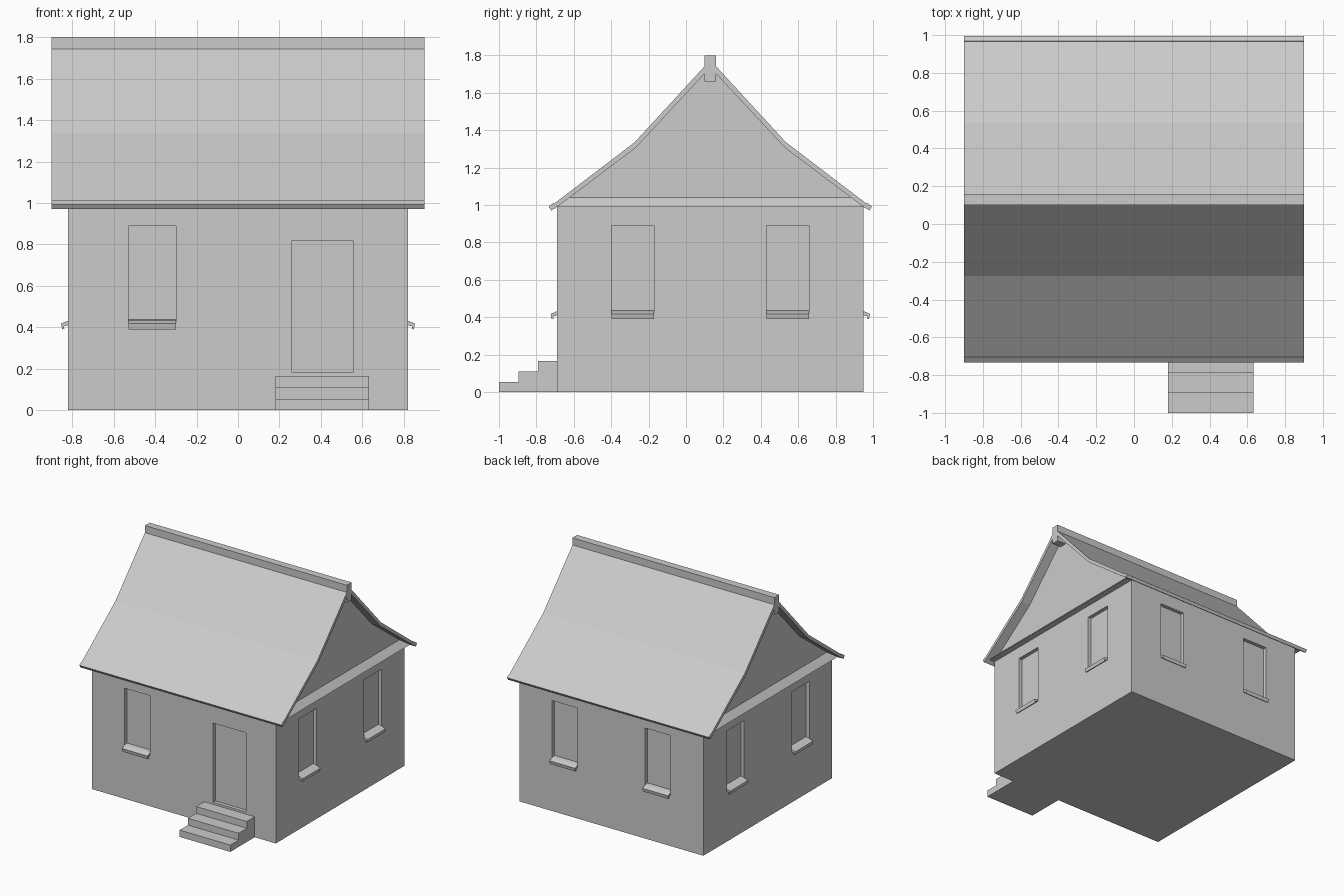
import bpy
from math import pi
from mathutils import Matrix, Vector

if "Cube" in bpy.data.objects:
    bpy.data.objects.remove(bpy.data.objects["Cube"])

CY = 0.13      # centre of the square house in y
HALF = 0.82    # half width of the walls


def loft(name, start, end):
    """Solid between two matching polygons."""
    n = len(start)
    faces = [tuple(range(n)), tuple(reversed(range(n, 2 * n)))]
    faces += [((i + 1) % n, i, n + i, n + (i + 1) % n) for i in range(n)]
    mesh = bpy.data.meshes.new(name)
    mesh.from_pydata(start + end, [], faces)
    obj = bpy.data.objects.new(name, mesh)
    bpy.context.collection.objects.link(obj)
    bpy.context.view_layer.objects.active = obj
    obj.select_set(True)
    bpy.ops.object.mode_set(mode='EDIT')
    bpy.ops.mesh.select_all(action='SELECT')
    bpy.ops.mesh.normals_make_consistent(inside=False)
    bpy.ops.object.mode_set(mode='OBJECT')
    obj.select_set(False)
    return obj


def along_x(name, profile, x0, x1):
    return loft(name, [(x0, y, z) for y, z in profile], [(x1, y, z) for y, z in profile])


def on_wall(name, side, centre, profile):
    """Profile points (out from wall, z, half width); sides 0 front, 1 right, 2 back, 3 left."""
    turn = Matrix.Translation((0, CY, 0)) @ Matrix.Rotation(side * pi / 2, 4, 'Z')
    ends = [[tuple(turn @ Vector((centre + s * w, -HALF - d, z))) for d, z, w in profile]
            for s in (-1, 1)]
    return loft(name, *ends)


def opening(side, centre, w, z0, z1):
    cutter = on_wall("opening_cutter", side, centre,
                     [(-0.03, z0, w), (0.05, z0, w), (0.05, z1, w), (-0.03, z1, w)])
    cutter.hide_render = True
    bpy.context.view_layer.objects.active = walls
    mod = walls.modifiers.new("opening", 'BOOLEAN')
    mod.operation, mod.solver, mod.object = 'DIFFERENCE', 'EXACT', cutter
    bpy.ops.object.modifier_apply(modifier=mod.name)
    bpy.data.objects.remove(cutter)


# Walls with gables under the roof
outline = [(-HALF, 0), (-HALF, 0.99), (-0.40, 1.305), (0, 1.735)]
outline += [(-y, z) for y, z in reversed(outline[:-1])]
walls = along_x("walls", [(CY + y, z) for y, z in outline], -HALF, HALF)

# Door opening
opening(0, 0.408, 0.147, 0.182, 0.82)

# Windows with sloping sills
sill = [(-0.03, 0.437), (0.0, 0.432), (0.034, 0.418), (0.028, 0.39), (0.018, 0.395),
        (0.02, 0.405), (0.0, 0.41), (-0.03, 0.41)]
for side, centres in enumerate([(-0.414,), (-0.414, 0.414), (-0.414, 0.414), (-0.414, 0.414)]):
    for c in centres:
        opening(side, c, 0.114, 0.42, 0.89)
        on_wall("window_sill", side, c, [(d, z, 0.114) for d, z in sill])

# Sloping ledges at the foot of the gables
for side in (1, 3):
    on_wall("gable_ledge", side, 0,
            [(-0.01, 0.99, 0.82), (0.05, 0.99, 0.82), (0, 1.04, 0.755), (-0.01, 1.04, 0.755)])

# Kinked roof slopes and eave boards
slope = [(0.0, 1.775), (0.405, 1.335), (0.845, 1.0), (0.832, 0.98), (0.40, 1.305), (0.0, 1.735)]
eave = [(0.838, 1.012), (0.864, 0.992), (0.85, 0.97), (0.824, 0.99)]
for s, label in ((-1, "front"), (1, "back")):
    along_x("roof_" + label, [(CY + s * y, z) for y, z in slope], -0.9, 0.9)
    along_x("eave_" + label, [(CY + s * y, z) for y, z in eave], -0.9, 0.9)

# Ridge beam
along_x("ridge_beam", [(0.10, 1.66), (0.16, 1.66), (0.16, 1.80), (0.10, 1.80)], -0.9, 0.9)

# Door steps
along_x("steps", [(-0.68, 0), (-1.0, 0), (-1.0, 0.055), (-0.895, 0.055), (-0.895, 0.11),
                  (-0.79, 0.11), (-0.79, 0.165), (-0.68, 0.165)], 0.18, 0.632)
